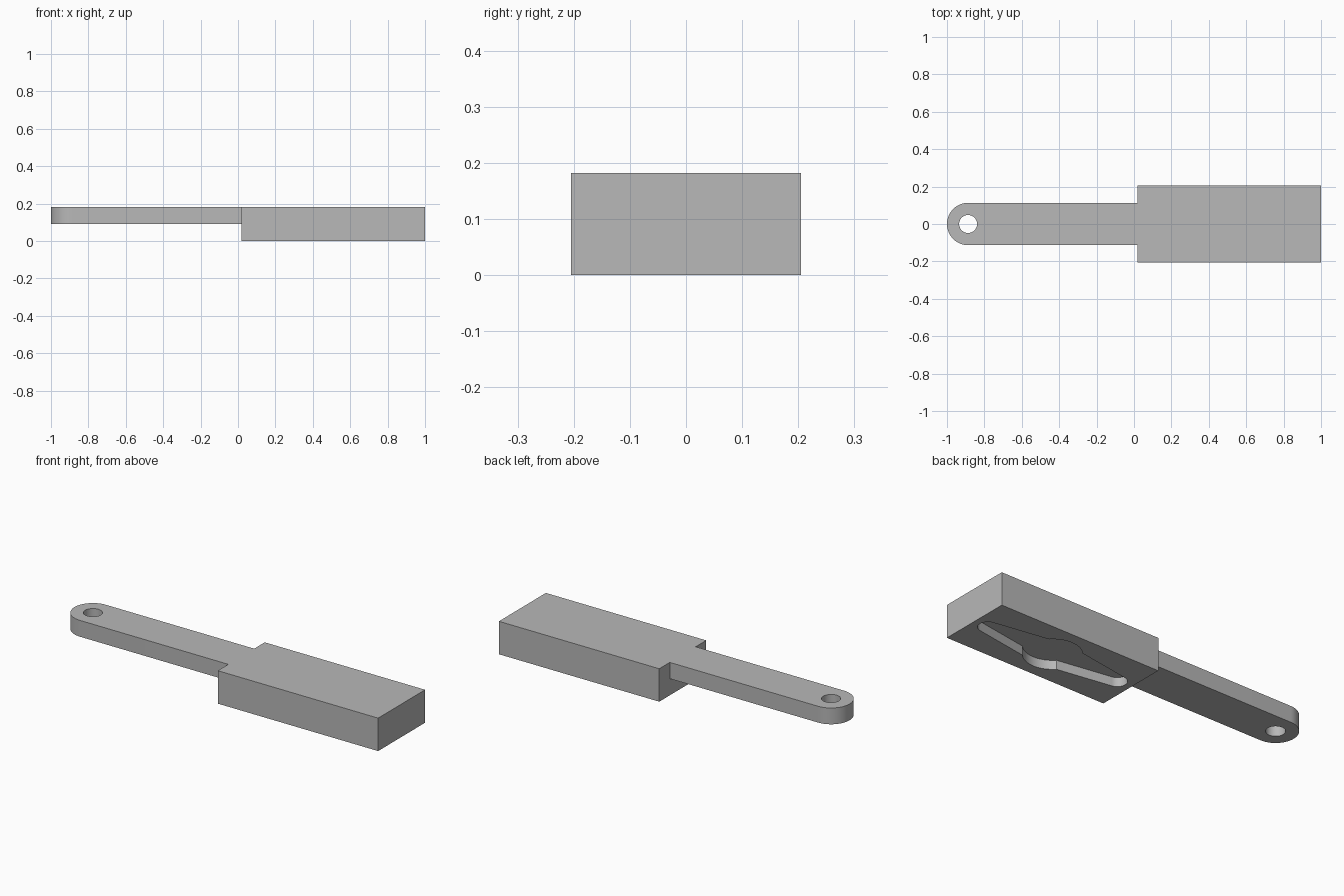
import bpy, bmesh
from math import cos, sin, radians

cube = bpy.data.objects.get("Cube")
if cube:
    bpy.data.objects.remove(cube, do_unlink=True)

grey = bpy.data.materials.new("plain grey")
grey.use_nodes = True
colour = (0.48, 0.48, 0.48, 1)
grey.diffuse_color = colour
grey.node_tree.nodes["Principled BSDF"].inputs["Base Color"].default_value = colour


def arc(x, y, radius, start, end, steps):
    """Points along an arc, angles in degrees."""
    angles = [radians(start + (end - start) * i / steps) for i in range(steps + 1)]
    return [(x + radius * cos(a), y + radius * sin(a)) for a in angles]


def prism(name, outline, bottom, top):
    """Extrude a counter-clockwise plan outline between two heights."""
    bm = bmesh.new()
    face = bm.faces.new([bm.verts.new((x, y, bottom)) for x, y in outline])
    side = bmesh.ops.extrude_face_region(bm, geom=[face])["geom"]
    bmesh.ops.translate(bm, vec=(0, 0, top - bottom),
                        verts=[v for v in side if isinstance(v, bmesh.types.BMVert)])
    bmesh.ops.recalc_face_normals(bm, faces=bm.faces)
    mesh = bpy.data.meshes.new(name)
    bm.to_mesh(mesh)
    bm.free()
    mesh.materials.append(grey)
    obj = bpy.data.objects.new(name, mesh)
    bpy.context.collection.objects.link(obj)
    return obj


def combine(target, tool, operation):
    """Apply a boolean and discard the tool object."""
    mod = target.modifiers.new(operation.title(), "BOOLEAN")
    mod.operation, mod.solver, mod.object = operation, "EXACT", tool
    bpy.context.view_layer.objects.active = target
    bpy.ops.object.modifier_apply(modifier=mod.name)
    bpy.data.objects.remove(tool, do_unlink=True)


height, shoulder, width = 0.182, 0.02, 0.205
grip, pivot = 0.113, -0.887

# Rectangular body
body = prism("lever_body", [(shoulder, -width), (1, -width), (1, width), (shoulder, width)],
             0, height)

# Thin arm with a rounded end, flush with the top of the body
arm = prism("arm", [(0.2, -grip), (0.2, grip)] + arc(pivot, 0, grip, 90, 270, 32),
            0.092, height)
combine(body, arm, "UNION")

# Through hole at the rounded end
hole = prism("hole_cutter", arc(pivot, 0, 0.048, 0, 360, 40)[:-1], -0.1, 0.3)
combine(body, hole, "DIFFERENCE")

# Underside pocket: round hub with two tapering, round-ended arms
half = arc(0.405, 0, 0.05, -82, 82, 20) + arc(0, 0, 0.145, 43, 137, 20)
centre = 0.51
outline = [(centre + s * x, s * y) for s in (1, -1) for x, y in half]
combine(body, prism("pocket_cutter", outline, -0.1, 0.05), "DIFFERENCE")

# Smooth the rounded walls, keep edges crisp
bpy.ops.object.select_all(action="DESELECT")
body.select_set(True)
bpy.context.view_layer.objects.active = body
bpy.ops.object.shade_smooth_by_angle(angle=radians(30))
